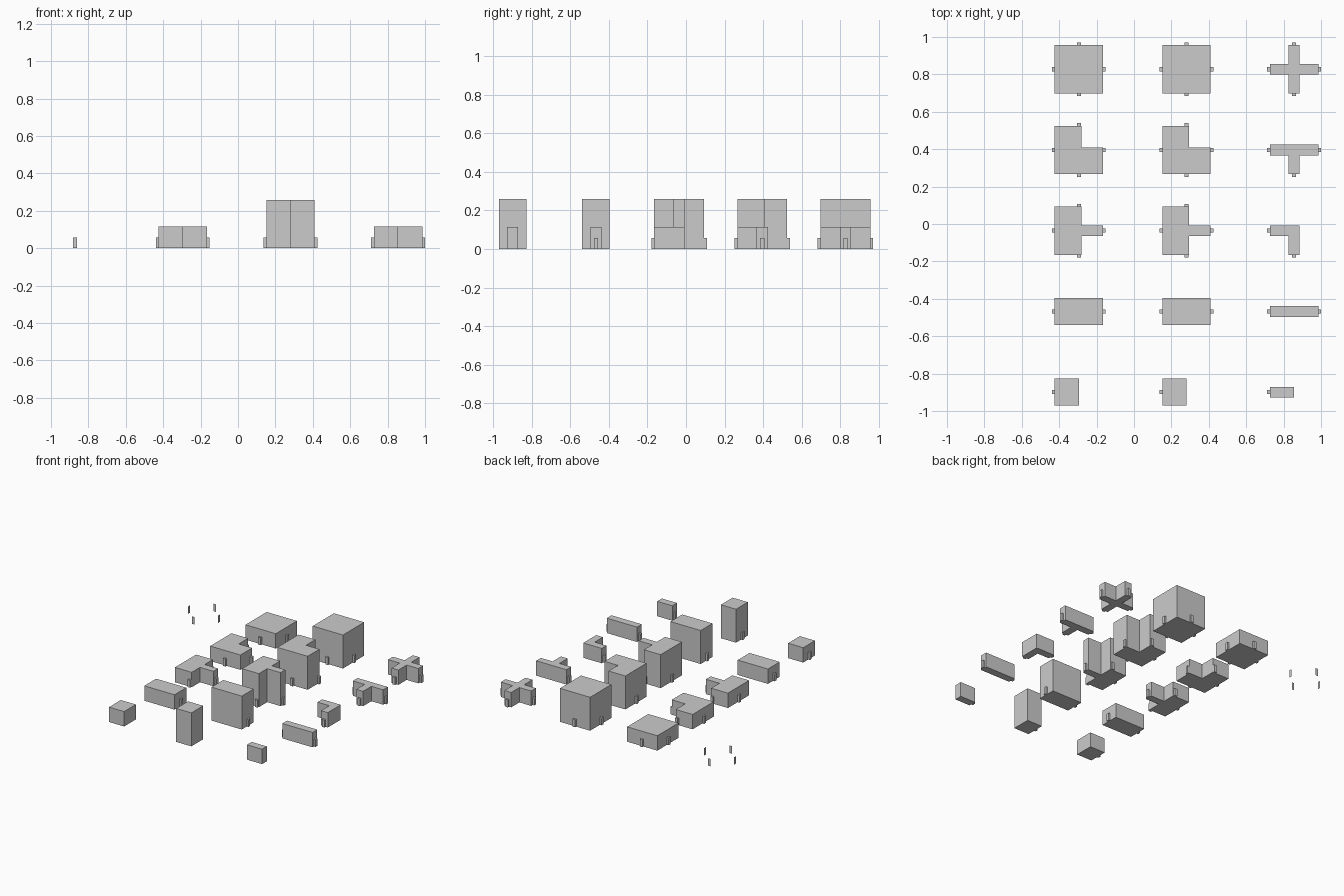
import bpy, bmesh
from mathutils import Matrix, Vector
from math import pi

if "Cube" in bpy.data.objects:
    bpy.data.objects.remove(bpy.data.objects["Cube"])

U = 2 / 13.9                      # tile unit
COL = [-1 + 0.9 * U + 4 * U * i for i in range(4)]
ROW = [5.75 * U - 3 * U * i for i in range(5)]
LOW, TALL = 0.8, 1.8              # block heights
DW, DH = 0.075, 0.4               # doorway half width, height
TURN = {"right": 0, "back": pi / 2, "left": pi, "front": -pi / 2}


def finish(name, bm, loc):
    bmesh.ops.scale(bm, vec=(U, U, U), verts=bm.verts)
    me = bpy.data.meshes.new(name)
    bm.to_mesh(me)
    bm.free()
    ob = bpy.data.objects.new(name, me)
    ob.location = loc
    bpy.context.collection.objects.link(ob)


def doorway(bm, start, side):
    # short box stub from the wall out to the tile edge, open at the wall
    r = Matrix.Rotation(TURN[side], 3, 'Z')
    ring = [(-DW, 0), (DW, 0), (DW, DH), (-DW, DH)]
    a = [bm.verts.new(r @ Vector((start, y, z))) for y, z in ring]
    b = [bm.verts.new(r @ Vector((1, y, z))) for y, z in ring]
    bm.faces.new(b)
    for i in range(4):
        j = (i + 1) % 4
        bm.faces.new((a[i], a[j], b[j], b[i]))


def tile(name, outline, height, doors, loc):
    # extruded floor outline plus its doorway stubs
    bm = bmesh.new()
    f = bm.faces.new([bm.verts.new((x, y, 0)) for x, y in outline])
    top = bmesh.ops.extrude_face_region(bm, geom=[f], use_keep_orig=True)["geom"]
    bmesh.ops.translate(bm, vec=(0, 0, height),
                        verts=[v for v in top if isinstance(v, bmesh.types.BMVert)])
    bmesh.ops.recalc_face_normals(bm, faces=bm.faces)
    for d in doors:
        doorway(bm, 0.9, d)
    finish(name, bm, loc)


def rect(x0, x1, h):
    return [(x0, -h), (x1, -h), (x1, h), (x0, h)]


e, w = 0.9, 0.2
ALL = ["left", "right", "back", "front"]
ENDS = ["left", "right"]

# room outlines, back row to front row
rooms = [
    ("square", rect(-e, e, e), ALL),
    ("corner", [(-e, -e), (e, -e), (e, .1), (.1, .1), (.1, e), (-e, e)], ALL),
    ("side_arm", [(-e, -e), (.1, -e), (.1, -w), (e, -w), (e, w), (.1, w), (.1, e), (-e, e)], ALL),
    ("long", rect(-e, e, .5), ENDS),
    ("end", rect(-e, 0, .5), ["left"]),
]
# corridor outlines, back row to front row
corridors = [
    ("cross", [(-e, -w), (-w, -w), (-w, -e), (w, -e), (w, -w), (e, -w),
               (e, w), (w, w), (w, e), (-w, e), (-w, w), (-e, w)], ALL),
    ("tee", [(-e, -w), (-w, -w), (-w, -e), (w, -e), (w, -w), (e, -w), (e, w), (-e, w)],
     ENDS + ["front"]),
    ("bend", [(-e, -w), (-w, -w), (-w, -e), (w, -e), (w, w), (-e, w)], ["left", "front"]),
    ("straight", rect(-e, e, w), ENDS),
    ("dead_end", rect(-e, 0, w), ["left"]),
]

for i, y in enumerate(ROW):
    n, o, d = rooms[i]
    tile("low_room_" + n, o, LOW, d, (COL[1], y, 0))
    tile("tall_room_" + n, o, TALL, d, (COL[2], y, 0))
    n, o, d = corridors[i]
    tile("corridor_" + n, o, LOW, d, (COL[3], y, 0))

# four flat door plugs around an empty tile
for side, ang in TURN.items():
    bm = bmesh.new()
    r = Matrix.Rotation(ang, 3, 'Z')
    bm.faces.new([bm.verts.new(r @ Vector((0.9, y, z)))
                  for y, z in ((-DW, 0), (DW, 0), (DW, DH), (-DW, DH))])
    finish("door_plug_" + side, bm, (COL[0], ROW[0], 0))
